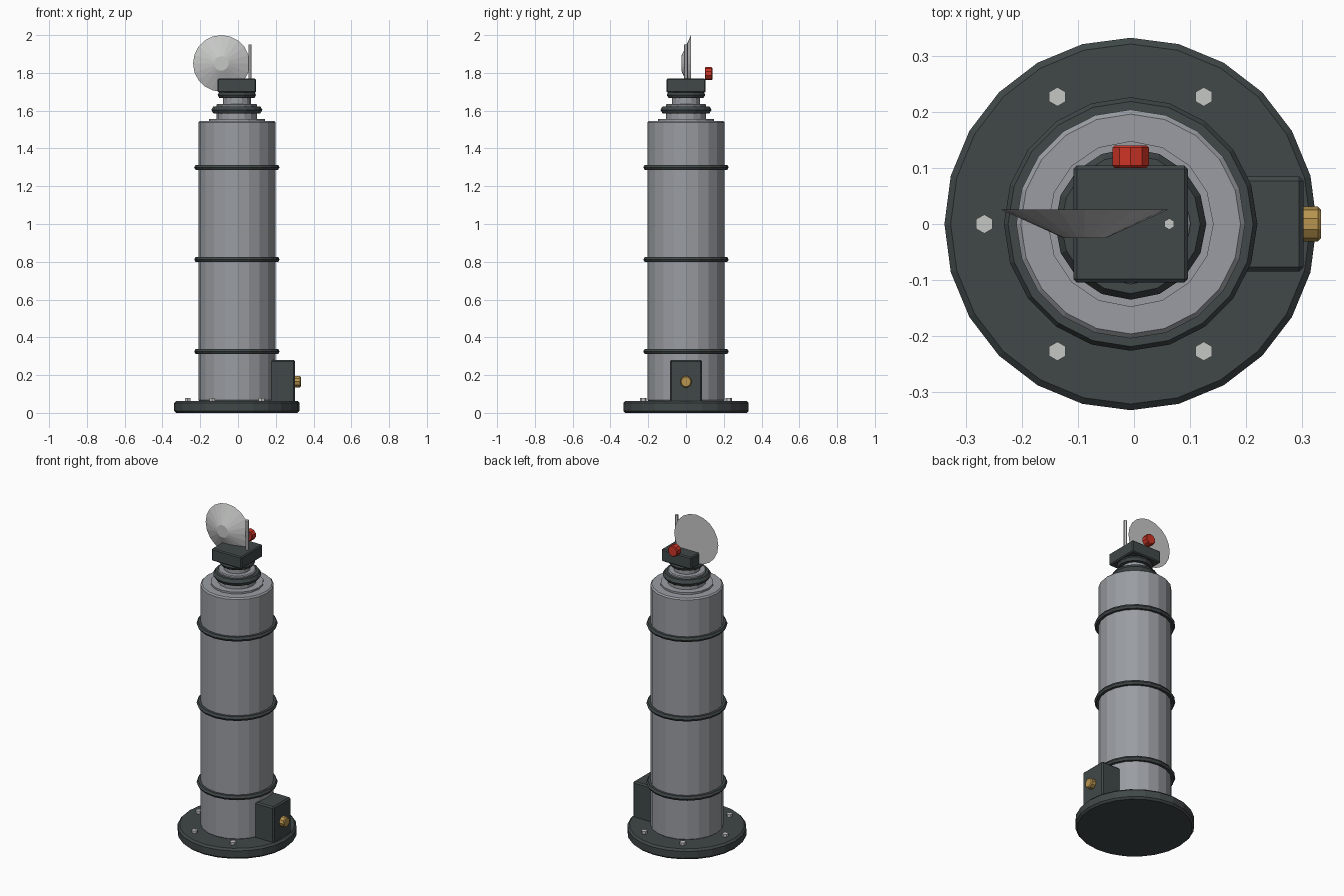
import bpy
import bmesh
from math import pi, sin, cos, radians
from mathutils import Matrix, Vector

cube = bpy.data.objects.get("Cube")
if cube:
    bpy.data.objects.remove(cube, do_unlink=True)


def material(name, r, g, b):
    mat = bpy.data.materials.new(name)
    mat.use_nodes = True
    mat.diffuse_color = (r, g, b, 1)
    mat.node_tree.nodes["Principled BSDF"].inputs["Base Color"].default_value = (r, g, b, 1)
    return mat


DARK = material("dark grey paint", 0.052, 0.064, 0.064)
STEEL = material("steel grey", 0.32, 0.335, 0.36)
PALE = material("pale grey", 0.56, 0.57, 0.56)
RED = material("signal red", 0.62, 0.035, 0.02)
BRASS = material("brass", 0.48, 0.3, 0.08)

AXIS = -0.006  # x of the tower's centre line
TURN = {"z": Matrix(), "x": Matrix.Rotation(pi / 2, 4, "Y"), "y": Matrix.Rotation(-pi / 2, 4, "X")}


def finish(name, bm, mat, bevel=0):
    mesh = bpy.data.meshes.new(name)
    bm.to_mesh(mesh)
    bm.free()
    mesh.materials.append(mat)
    obj = bpy.data.objects.new(name, mesh)
    bpy.context.collection.objects.link(obj)
    if bevel:
        mod = obj.modifiers.new("edge bevel", "BEVEL")
        mod.width = bevel
        mod.segments = 1
        mod.limit_method = "ANGLE"
        mod.angle_limit = radians(50)
    return obj


def cylinder(name, mat, start, length, r1, sides, r2=None, axis="z", bevel=0):
    """Cylinder or cone that grows from start along an axis."""
    bm = bmesh.new()
    bmesh.ops.create_cone(bm, cap_ends=True, segments=sides, radius1=r1,
                          radius2=r1 if r2 is None else r2, depth=length)
    bmesh.ops.translate(bm, verts=bm.verts, vec=(0, 0, length / 2))
    bm.transform(Matrix.Translation(start) @ TURN[axis])
    return finish(name, bm, mat, bevel)


def box(name, mat, low, high, bevel):
    low, high = Vector(low), Vector(high)
    bm = bmesh.new()
    bmesh.ops.create_cube(bm, size=1)
    bm.transform(Matrix.Translation((low + high) / 2) @ Matrix.Diagonal((*(high - low), 1)))
    return finish(name, bm, mat, bevel)


def hoop(name, mat, z, major, minor, sides):
    """Ring with a hexagonal section around the tower."""
    bm = bmesh.new()
    rings = []
    for i in range(sides):
        a = 2 * pi * i / sides
        ring = []
        for j in range(6):
            b = 2 * pi * j / 6
            r = major + minor * cos(b)
            ring.append(bm.verts.new((AXIS + r * cos(a), r * sin(a), z + minor * sin(b))))
        rings.append(ring)
    for i in range(sides):
        p, q = rings[i], rings[(i + 1) % sides]
        for j in range(6):
            k = (j + 1) % 6
            bm.faces.new((p[j], q[j], q[k], p[k]))
    return finish(name, bm, mat)


# Base plate with its ring of bolts
cylinder("base_plate", DARK, (AXIS, 0, 0), 0.064, 0.332, 24, bevel=0.011)
for i in range(6):
    a = i * pi / 3
    cylinder(f"base_bolt_{i + 1}", PALE, (AXIS + 0.261 * cos(a), 0.228 / sin(pi / 3) * sin(a) * 0.995, 0.06),
             0.02, 0.017, 6)

# Main column and its hoops
cylinder("column", STEEL, (AXIS, 0, 0.06), 1.486, 0.204, 20, bevel=0.008)
for i, z in enumerate((0.325, 0.812, 1.3)):
    hoop(f"column_hoop_{i + 1}", DARK, z, 0.211, 0.015, 20)

# Stepped neck
cylinder("neck_collar", STEEL, (AXIS, 0, 1.54), 0.017, 0.148, 16)
cylinder("lower_neck", STEEL, (AXIS, 0, 1.55), 0.086, 0.107, 16, bevel=0.005)
hoop("lower_neck_seal", DARK, 1.604, 0.113, 0.022, 16)
cylinder("upper_neck", STEEL, (AXIS, 0, 1.63), 0.07, 0.074, 16)
hoop("upper_neck_seal", DARK, 1.683, 0.083, 0.019, 16)

# Sensor head
box("head_box", DARK, (-0.108, -0.104, 1.695), (0.096, 0.104, 1.77), 0.006)
cylinder("dish", PALE, (-0.088, -0.025, 1.85), 0.051, 0.038, 20, r2=0.15, axis="y")
cylinder("antenna", PALE, (0.063, 0, 1.76), 0.19, 0.01, 6)
cylinder("signal_lamp", RED, (AXIS, 0.1, 1.796), 0.04, 0.034, 10, axis="y", bevel=0.004)

# Service box with its valve
box("service_box", DARK, (0.15, -0.085, 0.055), (0.302, 0.085, 0.28), 0.008)
cylinder("service_valve", BRASS, (0.295, 0, 0.165), 0.038, 0.031, 10, axis="x", bevel=0.005)
